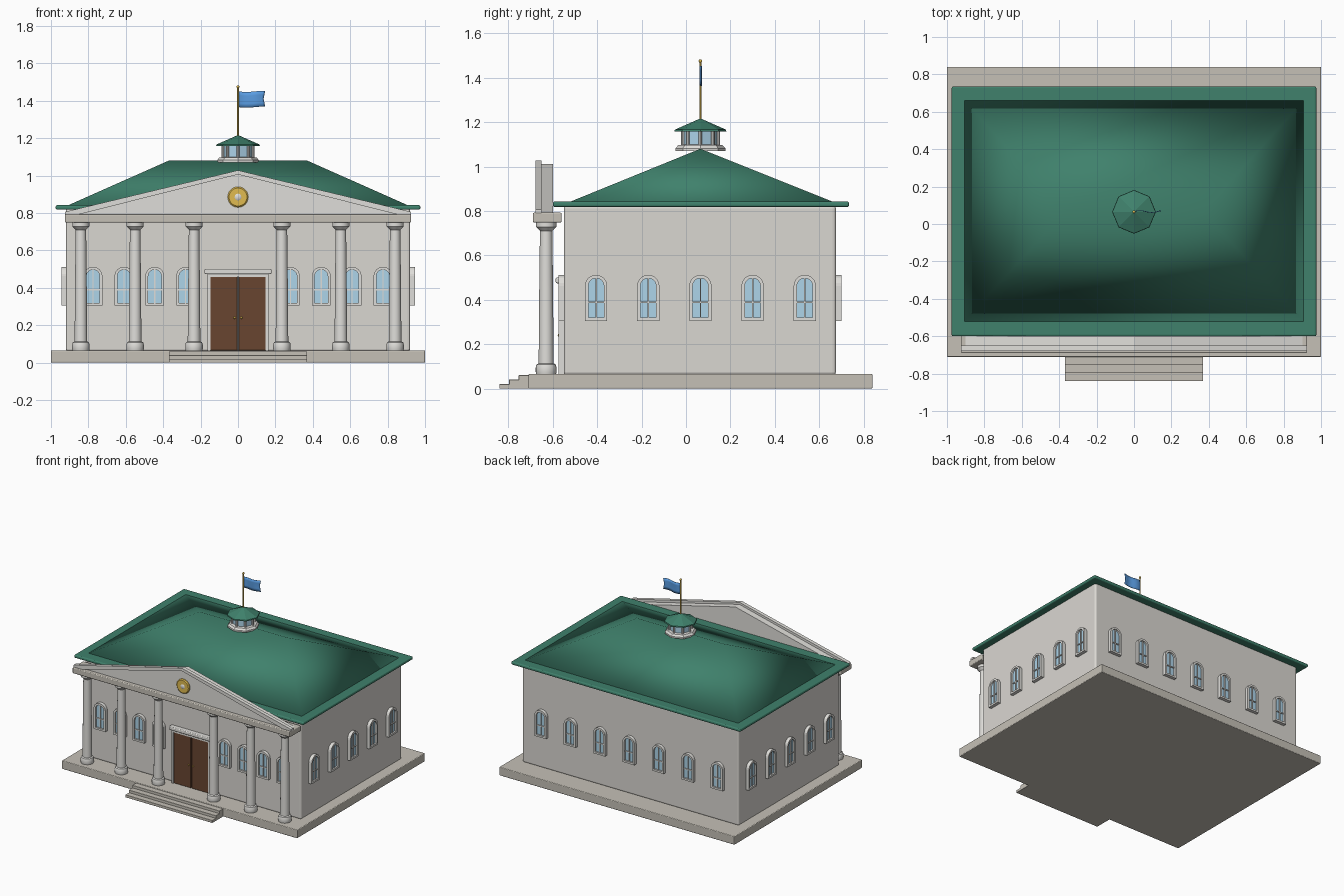
import bpy, bmesh, math
from mathutils import Matrix

if "Cube" in bpy.data.objects:
    bpy.data.objects.remove(bpy.data.objects["Cube"])

def mat(name, c):
    m = bpy.data.materials.new(name)
    m.diffuse_color = (*c, 1)
    m.use_nodes = True
    m.node_tree.nodes["Principled BSDF"].inputs["Base Color"].default_value = m.diffuse_color
    return m

WALL = mat("wall_stone", (0.70, 0.68, 0.64))
TRIM = mat("trim_stone", (0.74, 0.73, 0.70))
BASE = mat("base_stone", (0.56, 0.53, 0.47))
GREEN = mat("roof_green", (0.05, 0.22, 0.15))
GLASS = mat("glass_blue", (0.42, 0.66, 0.82))
WOOD = mat("door_wood", (0.14, 0.06, 0.03))
GOLD = mat("gold", (0.75, 0.50, 0.08))
FLAG = mat("flag_blue", (0.10, 0.33, 0.75))

def add(name, bm, m, smooth=False, bevel=0):
    bmesh.ops.recalc_face_normals(bm, faces=bm.faces)
    me = bpy.data.meshes.new(name)
    bm.to_mesh(me)
    bm.free()
    me.materials.append(m)
    ob = bpy.data.objects.new(name, me)
    bpy.context.collection.objects.link(ob)
    if bevel:
        b = ob.modifiers.new("bevel", 'BEVEL')
        b.width, b.segments = bevel, 3
    if smooth:
        bpy.ops.object.select_all(action='DESELECT')
        ob.select_set(True)
        bpy.context.view_layer.objects.active = ob
        bpy.ops.object.shade_smooth_by_angle(angle=math.radians(35))
    return ob

def box(name, x, y, z, m, bevel=0):
    bm = bmesh.new()
    mx = Matrix.Translation([(a + b) / 2 for a, b in (x, y, z)]) @ Matrix.Diagonal(
        [b - a for a, b in (x, y, z)] + [1])
    bmesh.ops.create_cube(bm, size=1, matrix=mx)
    return add(name, bm, m, bevel=bevel)

def lathe(name, prof, loc, m, n=24, smooth=True, rot=None):
    # closed solid turned about z from (radius, height) points
    bm = bmesh.new()
    rings = [[bm.verts.new((r * math.cos(2 * math.pi * i / n), r * math.sin(2 * math.pi * i / n), z))
              for i in range(n)] for r, z in prof]
    for a, b in zip(rings, rings[1:]):
        for i in range(n):
            bm.faces.new((a[i], a[(i + 1) % n], b[(i + 1) % n], b[i]))
    bm.faces.new(rings[0])
    bm.faces.new(rings[-1])
    ob = add(name, bm, m, smooth)
    ob.location = loc
    if rot:
        ob.rotation_euler = rot
    return ob

def prism(name, pts, y0, y1, m, hole=None):
    # xz outline extruded along y, with an optional matching inner outline
    bm = bmesh.new()
    n = len(pts)
    ring = lambda p, y: [bm.verts.new((x, y, z)) for x, z in p]
    a, b = ring(pts, y0), ring(pts, y1)
    pairs = [(a, b)]
    if hole:
        c, d = ring(hole, y0), ring(hole, y1)
        pairs += [(c, d), (a, c), (b, d)]
    else:
        bm.faces.new(a)
        bm.faces.new(b)
    for p, q in pairs:
        for i in range(n):
            bm.faces.new((p[i], p[(i + 1) % n], q[(i + 1) % n], q[i]))
    return add(name, bm, m)

# Platform, steps and walls
box("platform", (-1, 1), (-0.71, 0.84), (0, 0.065), BASE, 0.005)
for i in range(3):
    box(f"step_{i}", (-0.37, 0.37), (-0.84 + 0.043 * i, -0.70), (0, 0.02 * (i + 1)), BASE, 0.002)
box("walls", (-0.92, 0.92), (-0.55, 0.675), (0.06, 0.825), WALL, 0.014)

# Hip roof on an eave slab
box("eave", (-0.975, 0.975), (-0.60, 0.735), (0.818, 0.842), GREEN, 0.009)
bm = bmesh.new()
e = [bm.verts.new(p) for p in ((-.92, -.535, .836), (.92, -.535, .836), (.92, .675, .836), (-.92, .675, .836))]
l, r = bm.verts.new((-0.37, 0.065, 1.08)), bm.verts.new((0.37, 0.065, 1.08))
for f in ((e[0], e[1], r, l), (e[1], e[2], r), (e[2], e[3], l, r), (e[3], e[0], l), e[::-1]):
    bm.faces.new(f)
roof = add("hip_roof", bm, GREEN)
roof.data.shade_smooth()

# Columns
col = [(0.045, 0.065), (0.047, 0.075), (0.047, 0.095), (0.043, 0.108), (0.034, 0.113), (0.033, 0.20),
       (0.031, 0.45), (0.028, 0.71), (0.040, 0.722), (0.046, 0.728), (0.046, 0.752)]
for i, x in enumerate((-0.84, -0.55, -0.235, 0.235, 0.55, 0.84)):
    lathe(f"column_{i}", col, (x, -0.63, 0), TRIM)

# Entablature and pediment
box("entablature", (-0.925, 0.925), (-0.69, -0.56), (0.748, 0.792), BASE, 0.006)
prism("pediment", [(-0.91, 0.79), (0.91, 0.79), (0, 1.012)], -0.66, -0.60, TRIM)
for s, side in ((-1, "left"), (1, "right")):
    prism(f"rake_{side}", [(s * 0.925, 0.79), (s * 0.925, 0.806), (0, 1.028), (0, 1.006), (s * 0.86, 0.79)],
          -0.678, -0.65, TRIM)
lathe("medallion", [(0.055, -0.006), (0.055, 0.004), (0.048, 0.010), (0.02, 0.010)],
      (0, -0.662, 0.885), GOLD, 32, rot=(math.pi / 2, 0, 0))
lathe("medallion_hub", [(0.018, 0), (0.018, 0.010), (0.012, 0.014)],
      (0, -0.662, 0.885), TRIM, 20, rot=(math.pi / 2, 0, 0))

# Double door
for s, side in ((-1, "left"), (1, "right")):
    box(f"door_{side}", sorted((s * 0.003, s * 0.148)), (-0.568, -0.54), (0.065, 0.458), WOOD, 0.003)
    box(f"door_jamb_{side}", sorted((s * 0.148, s * 0.163)), (-0.575, -0.54), (0.065, 0.472), TRIM)
    bm = bmesh.new()
    bmesh.ops.create_uvsphere(bm, u_segments=12, v_segments=8, radius=0.006,
                              matrix=Matrix.Translation((s * 0.018, -0.572, 0.24)))
    add(f"door_knob_{side}", bm, GOLD, True)
box("door_head", (-0.163, 0.163), (-0.575, -0.54), (0.458, 0.475), TRIM)
box("door_lintel", (-0.18, 0.18), (-0.587, -0.54), (0.474, 0.500), TRIM, 0.006)

# Arched windows: one set of parts shared by every wall
def arch(w, bottom, spring, n=12):
    return [(-w, bottom), (w, bottom)] + [
        (w * math.cos(math.pi * i / n), spring + w * math.sin(math.pi * i / n)) for i in range(n + 1)]

parts = [prism("window_frame", arch(0.050, 0, 0.157), -0.025, 0.005, TRIM, arch(0.035, 0.014, 0.157)),
         prism("window_glass", arch(0.0355, 0.0135, 0.157), -0.012, 0.003, GLASS),
         box("window_bar_v", (-0.003, 0.003), (-0.019, -0.01), (0.012, 0.193), TRIM),
         box("window_bar_h", (-0.036, 0.036), (-0.019, -0.01), (0.081, 0.088), TRIM)]
spots = [(s * x, -0.55, 0) for s in (-1, 1) for x in (0.28, 0.445, 0.61, 0.775)]
spots += [(-0.75 + 0.25 * i, 0.675, math.pi) for i in range(7)]
spots += [(s * 0.92, -0.405 + 0.235 * i, s * math.pi / 2) for s in (-1, 1) for i in range(5)]
for k, (x, y, a) in enumerate(spots):
    for p in parts:
        ob = p if k == 0 else p.copy()
        if k:
            bpy.context.collection.objects.link(ob)
        ob.location = (x, y, 0.305)
        ob.rotation_euler = (0, 0, a)

# Octagonal cupola
C = (0, 0.065, 0)
lathe("cupola_base", [(0.112, 1.070), (0.112, 1.082), (0.100, 1.096), (0.085, 1.098)], C, TRIM, 8, False)
lathe("cupola_glass", [(0.076, 1.09), (0.076, 1.168)], C, GLASS, 8, False)
for i in range(8):
    a = i * math.pi / 4
    lathe(f"cupola_post_{i}", [(0.008, 1.095), (0.008, 1.165)],
          (0.08 * math.cos(a), 0.065 + 0.08 * math.sin(a), 0), TRIM, 8)
lathe("cupola_roof", [(0.085, 1.158), (0.117, 1.158), (0.115, 1.166), (0.004, 1.215)], C, GREEN, 8, False)

# Flagpole and waving flag
lathe("flagpole", [(0.0045, 1.20), (0.0045, 1.47)], C, GOLD, 10)
bm = bmesh.new()
bmesh.ops.create_uvsphere(bm, u_segments=12, v_segments=8, radius=0.008,
                          matrix=Matrix.Translation((0, 0.065, 1.475)))
add("finial", bm, GOLD, True)
bm = bmesh.new()
bmesh.ops.create_grid(bm, x_segments=12, y_segments=4, size=1)
for v in bm.verts:
    u, t = (v.co.x + 1) / 2, v.co.y
    v.co = (u * (0.137 + 0.008 * abs(t)), 0.065 + 0.005 * math.sin(u * 7),
            1.408 + 0.042 * t - 0.003 * math.sin(u * 5))
flag = add("flag", bm, FLAG, True)
flag.modifiers.new("thickness", 'SOLIDIFY').thickness = 0.003
